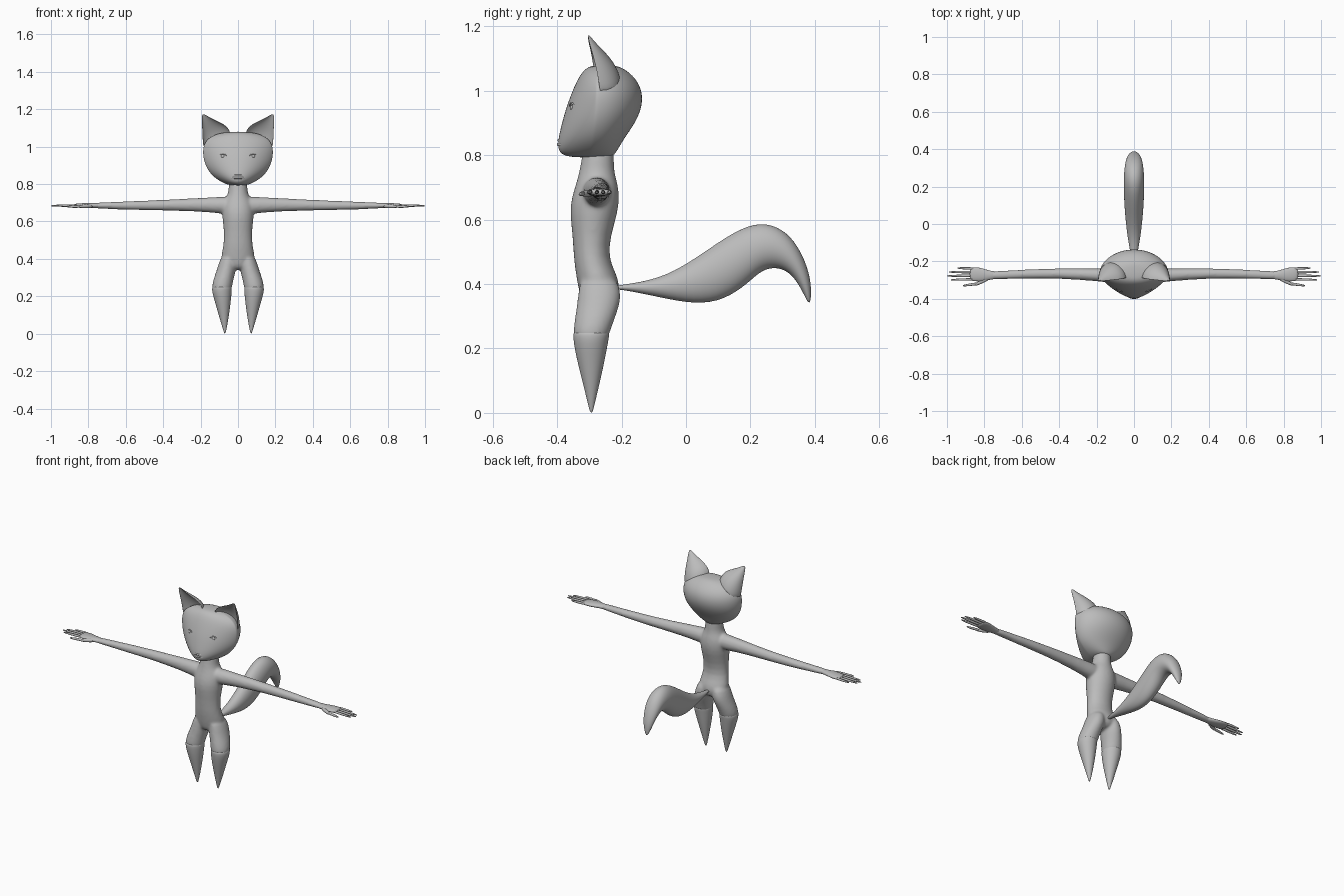
import bpy, bmesh, math
from mathutils import Vector as V

cube = bpy.data.objects.get("Cube")
if cube:
    bpy.data.objects.remove(cube)

grey = bpy.data.materials.new("plain grey")
grey.use_nodes = True
COL = (0.5, 0.5, 0.5, 1)
grey.diffuse_color = COL
grey.node_tree.nodes["Principled BSDF"].inputs["Base Color"].default_value = COL


def oval(c, a, b, n=16):
    """Ellipse of points round c, with half axes a and b."""
    c, a, b = V(c), V(a), V(b)
    return [c + a * math.cos(t) + b * math.sin(t)
            for t in (2 * math.pi * i / n for i in range(n))]


def level(z, cx, w, front, back, n=16):
    """Horizontal ellipse between a front and a back y."""
    return oval((cx, (front + back) / 2, z), (w, 0, 0), (0, (back - front) / 2, 0), n)


def add_loft(bm, rings):
    rows = [[bm.verts.new(p) for p in r] for r in rings]
    n = len(rows[0])
    for lo, hi in zip(rows, rows[1:]):
        for i in range(n):
            j = (i + 1) % n
            bm.faces.new((lo[i], lo[j], hi[j], hi[i]))
    bm.faces.new(rows[0][::-1])
    bm.faces.new(rows[-1])


def make(name, lofts, subdiv=2, mirror=False):
    bm = bmesh.new()
    for rings in lofts:
        add_loft(bm, rings)
    bmesh.ops.recalc_face_normals(bm, faces=bm.faces)
    for f in bm.faces:
        f.smooth = True
    me = bpy.data.meshes.new(name)
    bm.to_mesh(me)
    bm.free()
    me.materials.append(grey)
    ob = bpy.data.objects.new(name, me)
    bpy.context.collection.objects.link(ob)
    if subdiv:
        m = ob.modifiers.new("Subdivide", 'SUBSURF')
        m.levels = m.render_levels = subdiv
    if mirror:
        ob.modifiers.new("Mirror", 'MIRROR')
    return ob


def flip(rings):
    return [[V((-p.x, p.y, p.z)) for p in r] for r in rings]


# Body: torso, thighs and arms fused into one skin
torso = [level(z, 0, w, f, b) for z, w, f, b in (
    (.34, .03, -.31, -.24), (.36, .07, -.33, -.21), (.40, .093, -.338, -.205),
    (.43, .089, -.343, -.214), (.48, .078, -.35, -.24), (.55, .076, -.353, -.233),
    (.62, .086, -.363, -.21), (.67, .088, -.357, -.205), (.71, .078, -.343, -.21),
    (.74, .056, -.335, -.22), (.78, .05, -.326, -.224), (.84, .05, -.32, -.22))]
thigh = [level(z, x, w, f, b) for z, x, w, f, b in (
    (.43, .045, .04, -.33, -.215), (.37, .056, .05, -.336, -.198),
    (.33, .065, .053, -.341, -.206), (.29, .078, .055, -.347, -.221),
    (.25, .086, .055, -.352, -.235), (.22, .086, .05, -.347, -.245))]
arm = [oval((x, y, z), (0, ry, 0), (0, 0, rz)) for x, y, z, ry, rz in (
    (.03, -.28, .685, .05, .05), (.09, -.277, .687, .042, .046),
    (.2, -.272, .69, .034, .037), (.4, -.263, .687, .028, .029),
    (.6, -.268, .685, .025, .023), (.74, -.274, .685, .022, .017),
    (.79, -.276, .685, .022, .013))]
body = make("body", [torso, thigh, flip(thigh), arm, flip(arm)], 1)
m = body.modifiers.new("Fuse", 'REMESH')
m.mode, m.voxel_size, m.use_smooth_shade = 'VOXEL', .007, True
m = body.modifiers.new("Soften", 'SMOOTH')
m.factor, m.iterations = .5, 8

# Lower legs tapering to points
make("lower_leg", [[level(z, x, w, f, b) for z, x, w, f, b in (
    (.255, .085, .05, -.347, -.238), (.245, .086, .054, -.352, -.236),
    (.22, .086, .053, -.35, -.241), (.17, .081, .043, -.341, -.25),
    (.09, .075, .026, -.32, -.268), (.025, .071, .01, -.304, -.284),
    (0, .07, .003, -.298, -.29))]], mirror=True)

# Hands with four thin fingers and a thumb
palm = [oval((x, y, .685), (0, ry, 0), (0, 0, rz)) for x, y, ry, rz in (
    (.73, -.274, .021, .015), (.77, -.274, .023, .014), (.81, -.272, .037, .014),
    (.85, -.268, .039, .012), (.88, -.267, .036, .009))]


def digit(start, end, r):
    a, b = V(start), V(end)
    side = (b - a).cross(V((0, 0, 1))).normalized()
    return [oval(a.lerp(b, t), side * r * k, (0, 0, r * k), 8)
            for t, k in ((0, 1), (.45, 1), (.8, .8), (.97, .5), (1, .2))]


fingers = [digit((.85, -.267 + s * .019, .686), (tip, -.267 + s * .021, .684), .0075)
           for s, tip in ((-1.5, .98), (-.5, 1), (.5, .99), (1.5, .945))]
thumb = digit((.775, -.288, .683), (.85, -.326, .68), .012)
thumb_tip = digit((.83, -.318, .681), (.915, -.33, .679), .008)
make("hand", [palm, thumb, thumb_tip] + fingers, 1, True)


# Head: rounded back, shallow curved face
def skull(z, w, front, mid, back, n=16):
    pts = []
    for i in range(2 * n):
        t = math.pi * i / n
        s = math.sin(t)
        depth = (back - mid) * s if s >= 0 else (mid - front) * -abs(s) ** 1.6
        pts.append(V((w * math.cos(t), mid + depth, z)))
    return pts


make("head", [[skull(*r) for r in (
    (.793, .03, -.34, -.30, -.24), (.798, .06, -.38, -.295, -.225),
    (.815, .098, -.399, -.29, -.213), (.85, .145, -.398, -.285, -.193),
    (.90, .176, -.386, -.28, -.157), (.95, .188, -.372, -.275, -.135),
    (1.0, .188, -.353, -.275, -.135), (1.04, .167, -.335, -.275, -.156),
    (1.068, .12, -.315, -.27, -.19), (1.08, .05, -.29, -.265, -.22))]])


# Ears: curved shells, hollow at the front
def ear_ring(outer, inner, bulge, n=8):
    o, i = V(outer), V(inner)
    back = [o.lerp(i, (1 - math.cos(math.pi * k / n)) / 2)
            + V((0, bulge * math.sin(math.pi * k / n), 0)) for k in range(n + 1)]
    hollow = [o.lerp(i, (1 - math.cos(math.pi * k / n)) / 2)
              + V((0, bulge * .6 * math.sin(math.pi * k / n), 0)) for k in range(n - 1, 0, -1)]
    return back + hollow


make("ear", [[ear_ring(*r) for r in (
    ((.182, -.272, .975), (.04, -.29, 1.03), .08),
    ((.190, -.278, 1.02), (.035, -.295, 1.07), .085),
    ((.192, -.285, 1.07), (.055, -.30, 1.108), .07),
    ((.193, -.295, 1.115), (.095, -.302, 1.131), .045),
    ((.193, -.303, 1.15), (.145, -.305, 1.152), .022),
    ((.192, -.306, 1.175), (.175, -.306, 1.172), .006))]], mirror=True)

# Tail: each ring spans an upper and a lower outline point
tail = []
for y1, z1, y2, z2, w in (
        (-.225, .395, -.225, .383, .008), (-.19, .398, -.19, .382, .012),
        (-.08, .418, -.08, .358, .034), (.01, .468, .03, .335, .046),
        (.10, .532, .12, .348, .053), (.18, .581, .195, .402, .056),
        (.25, .594, .235, .443, .056), (.315, .563, .285, .453, .052),
        (.36, .5, .33, .43, .044), (.39, .415, .362, .376, .028),
        (.388, .345, .38, .338, .006)):
    top, low = V((0, y1, z1)), V((0, y2, z2))
    tail.append(oval((top + low) / 2, (w, 0, 0), (top - low) / 2))
make("tail", [tail])


# Face details: bent tubes laid on the face
def tube(points, r):
    return [oval(p, (0, r, 0), (0, 0, r), 8) for p in points]


def arch(rise, sag):
    return [(.08 + .02 * k, -.356 + .012 * abs(k) * (k > 0) - .004 * (k < 0),
             .95 + sag + rise * (1 - k * k)) for k in (-1, -.5, 0, .5, 1)]


make("eyelids", [tube(arch(.013, 0), .003), tube(arch(-.015, 0), .0025)], 1, True)
eye = [oval((.08, -.352 + d, .948), (r, 0, 0), (0, 0, r), 12)
       for d, r in ((.01, .012), (0, .011), (-.005, .008), (-.007, .003))]
make("eyeball", [eye], 1, True)
for name, z, out in (("upper_lip", .846, .0), ("lower_lip", .833, .002)):
    make(name, [tube([(.048 * k, -.395 - out + .021 * k * k, z) for k in
                      (-1, -.6, -.2, .2, .6, 1)], .0055)], 1)
